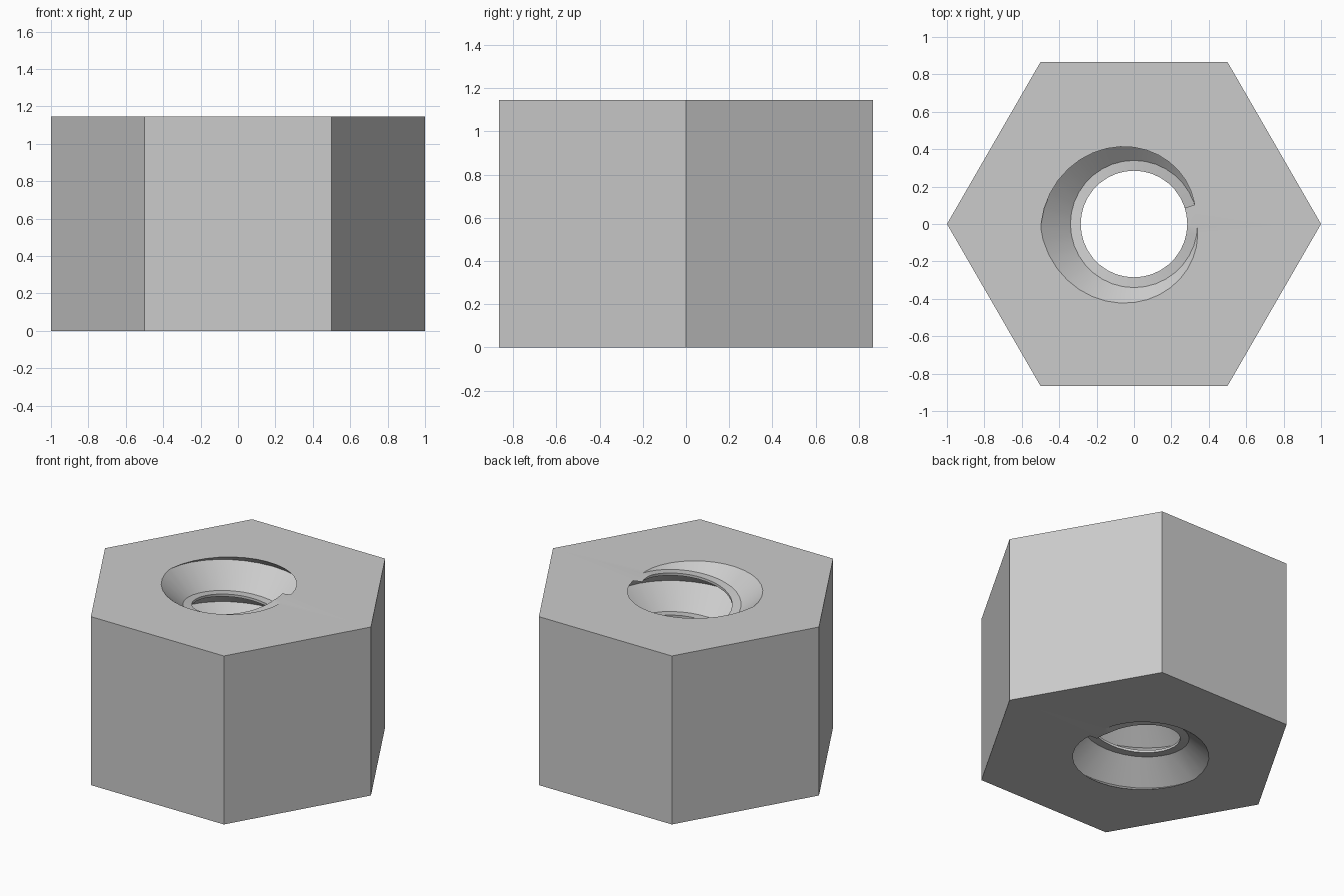
import bpy, bmesh
from math import cos, sin, radians
from mathutils import Vector

HEIGHT = 1.145
TURNS = 4
PITCH = HEIGHT / TURNS
SEGMENTS = 36

cube = bpy.data.objects.get("Cube")
if cube:
    bpy.data.objects.remove(cube)


def polar(radius, degrees, z):
    a = radians(degrees)
    return Vector((radius * cos(a), radius * sin(a), z))


# Thread profile over one turn: (phase in degrees, radius)
CREST, LEDGE, ROOT = 0.285, 0.34, 0.5
profile = [(17.6, CREST), (17.6, LEDGE), (183, ROOT),
           (356.6, LEDGE), (356.6, CREST), (377.6, CREST)]

# Sweep the profile along a right-hand helix, longer than the nut
bm = bmesh.new()
previous = None
for i in range(-(TURNS + 1) * SEGMENTS, 2 * SEGMENTS + 1):
    angle = i * 360 / SEGMENTS
    column = [bm.verts.new(polar(r, angle, HEIGHT + PITCH * (angle - phase) / 360))
              for phase, r in profile]
    if previous:
        for j in range(len(profile) - 1):
            bm.faces.new((previous[j], column[j], column[j + 1], previous[j + 1]))
    previous = column
bmesh.ops.remove_doubles(bm, verts=bm.verts[:], dist=1e-4)

# Trim the thread at the two end planes
for z, normal in ((0, (0, 0, -1)), (HEIGHT, (0, 0, 1))):
    bmesh.ops.bisect_plane(bm, geom=bm.verts[:] + bm.edges[:] + bm.faces[:], dist=1e-6,
                           plane_co=(0, 0, z), plane_no=normal, clear_outer=True)

# End faces: hexagon rim filled around the thread opening
rims = []
for z, normal in ((0, (0, 0, -1)), (HEIGHT, (0, 0, 1))):
    opening = [e for e in bm.edges if e.is_boundary
               and all(abs(v.co.z - z) < 1e-4 for v in e.verts)]
    rim = [bm.verts.new(polar(1, k * 60, z)) for k in range(6)]
    rim_edges = [bm.edges.new((rim[k], rim[(k + 1) % 6])) for k in range(6)]
    bmesh.ops.triangle_fill(bm, edges=opening + rim_edges, use_beauty=True, normal=normal)
    rims.append(rim)

# Six flat sides
low, high = rims
for k in range(6):
    n = (k + 1) % 6
    bm.faces.new((low[k], low[n], high[n], high[k]))
bmesh.ops.recalc_face_normals(bm, faces=bm.faces[:])

mesh = bpy.data.meshes.new("hex_nut")
bm.to_mesh(mesh)
bm.free()
nut = bpy.data.objects.new("hex_nut", mesh)
bpy.context.collection.objects.link(nut)

# Plain grey metal
grey = bpy.data.materials.new("light_grey")
grey.use_nodes = True
colour = (0.6, 0.6, 0.6, 1)
grey.diffuse_color = colour
grey.node_tree.nodes["Principled BSDF"].inputs["Base Color"].default_value = colour
mesh.materials.append(grey)

bpy.ops.object.select_all(action='DESELECT')
nut.select_set(True)
bpy.context.view_layer.objects.active = nut
bpy.ops.object.shade_smooth_by_angle(angle=radians(25))
